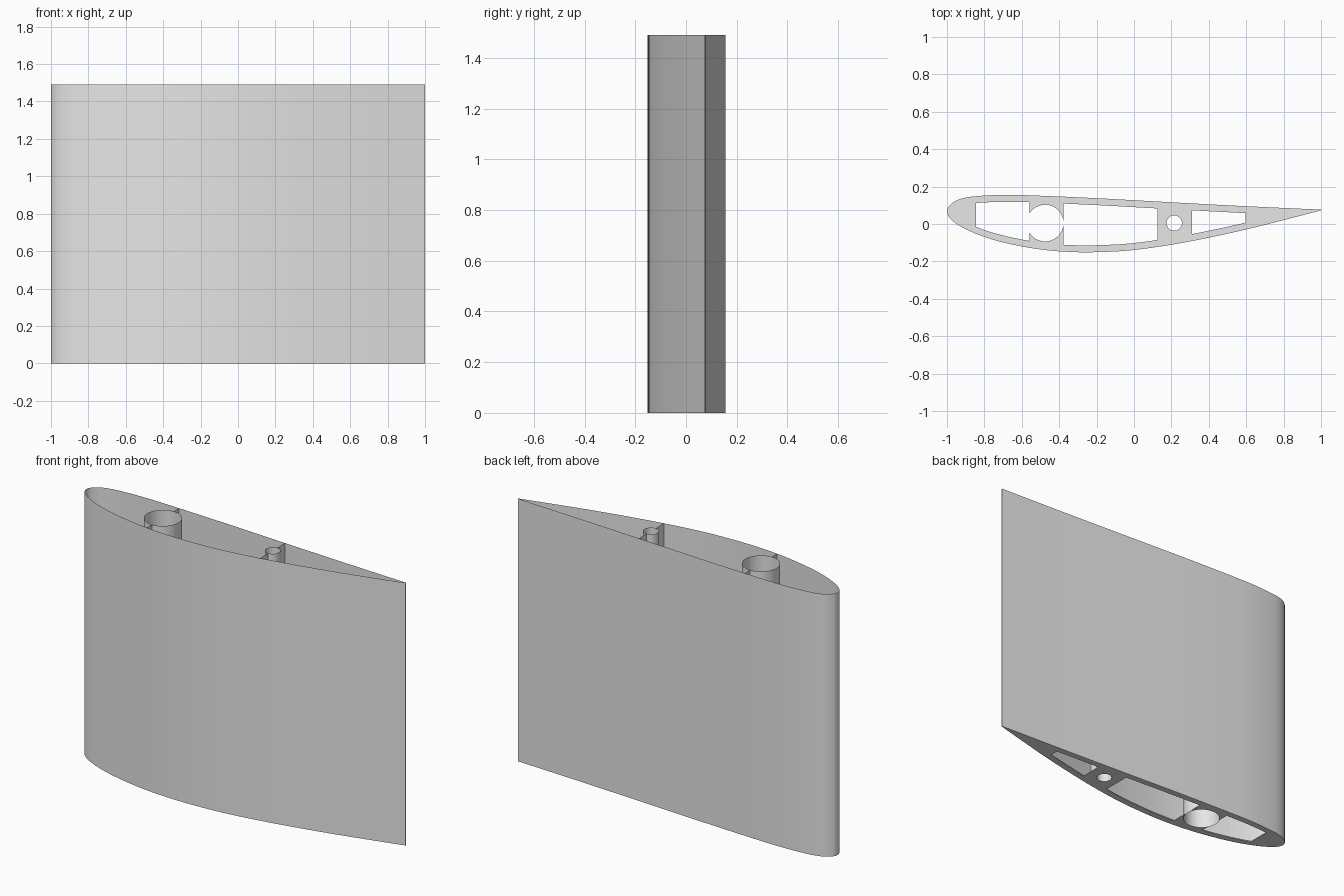
import bpy, bmesh, math

cube = bpy.data.objects.get("Cube")
if cube:
    bpy.data.objects.remove(cube)

SPAN = 1.49
INSET = 0.037
RIB = 0.006

grey = bpy.data.materials.new("light_grey")
grey.use_nodes = True
grey.diffuse_color = (0.8, 0.8, 0.8, 1)
grey.node_tree.nodes["Principled BSDF"].inputs["Base Color"].default_value = (0.8, 0.8, 0.8, 1)

# Airfoil control points, nose to tail
UPPER = [(-1, .07), (-.985, .1), (-.94, .13), (-.86, .147), (-.7, .156), (-.5, .151),
         (-.2, .138), (.2, .116), (.6, .095), (1, .077)]
LOWER = [(-1, .07), (-.985, .032), (-.94, -.005), (-.86, -.046), (-.75, -.085), (-.6, -.12),
         (-.45, -.142), (-.3, -.151), (-.15, -.149), (0, -.139), (.2, -.111), (.4, -.073),
         (.6, -.029), (.8, .021), (1, .073)]


def smooth(pts, before, steps=4):
    """Catmull-Rom curve through the points."""
    p = [before] + pts + [pts[-1]]
    out = []
    for a, b, c, d in zip(p, p[1:], p[2:], p[3:]):
        for i in range(steps):
            t = i / steps
            out.append(tuple(
                b[k] + t * ((c[k] - a[k]) / 2
                            + t * ((2 * a[k] - 5 * b[k] + 4 * c[k] - d[k]) / 2
                                   + t * (3 * b[k] - 3 * c[k] + d[k] - a[k]) / 2))
                for k in (0, 1)))
    return out + [pts[-1]]


upper = smooth(UPPER, LOWER[1])
lower = smooth(LOWER, UPPER[1])
outline = lower + upper[:0:-1]


def height_at(line, x):
    for (x0, y0), (x1, y1) in zip(line, line[1:]):
        if x0 <= x <= x1 and x1 > x0:
            return y0 + (y1 - y0) * (x - x0) / (x1 - x0)
    return line[-1][1]


def circle(x, y, r, n=48):
    return [(x + r * math.cos(2 * math.pi * i / n), y + r * math.sin(2 * math.pi * i / n))
            for i in range(n)]


def extrude(name, pts, z0, z1, closed=True, capped=False):
    """Upright wall along a plan outline, capped into a solid if wanted."""
    bm = bmesh.new()
    low = [bm.verts.new((x, y, z0)) for x, y in pts]
    high = [bm.verts.new((x, y, z1)) for x, y in pts]
    n = len(pts)
    for i in range(n if closed else n - 1):
        j = (i + 1) % n
        bm.faces.new((low[i], low[j], high[j], high[i]))
    if capped:
        bm.faces.new(low[::-1])
        bm.faces.new(high)
    mesh = bpy.data.meshes.new(name)
    bm.to_mesh(mesh)
    bm.free()
    mesh.materials.append(grey)
    obj = bpy.data.objects.new(name, mesh)
    bpy.context.collection.objects.link(obj)
    return obj


# Outer skin
extrude("skin", outline, 0, SPAN)

# Spar tubes with webs joining them to the skin
TUBES = [("front", -.475, .005, .098), ("rear", .215, .005, .041)]
for name, x, y, r in TUBES:
    extrude(name + "_spar_tube", circle(x, y, r), 0, SPAN)
    extrude(name + "_upper_web", [(x, y + r), (x, height_at(upper, x))], 0, SPAN, closed=False)
    extrude(name + "_lower_web", [(x, height_at(lower, x)), (x, y - r)], 0, SPAN, closed=False)


# End rib with lightening holes that follow the skin
def hole(x0, x1, n=8):
    xs = [x0 + (x1 - x0) * i / n for i in range(n + 1)]
    return ([(x, height_at(lower, x) + INSET) for x in xs]
            + [(x, height_at(upper, x) - INSET) for x in reversed(xs)])


rib = extrude("end_rib", outline, 0, RIB, capped=True)
cuts = [hole(-.845, -.56), hole(-.378, .125), hole(.31, .595)]
cuts += [circle(x, y, r) for _, x, y, r in TUBES]
cutters = []
for pts in cuts:
    cutter = extrude("rib_cutter", pts, -.1, .1, capped=True)
    cutter.hide_render = True
    cutters.append(cutter)
    mod = rib.modifiers.new("hole", "BOOLEAN")
    mod.operation = "DIFFERENCE"
    mod.solver = "EXACT"
    mod.object = cutter

# Bake the holes and drop the cutters
graph = bpy.context.evaluated_depsgraph_get()
cut_mesh = bpy.data.meshes.new_from_object(rib.evaluated_get(graph))
rib.modifiers.clear()
rib.data = cut_mesh
for cutter in cutters:
    bpy.data.objects.remove(cutter)
